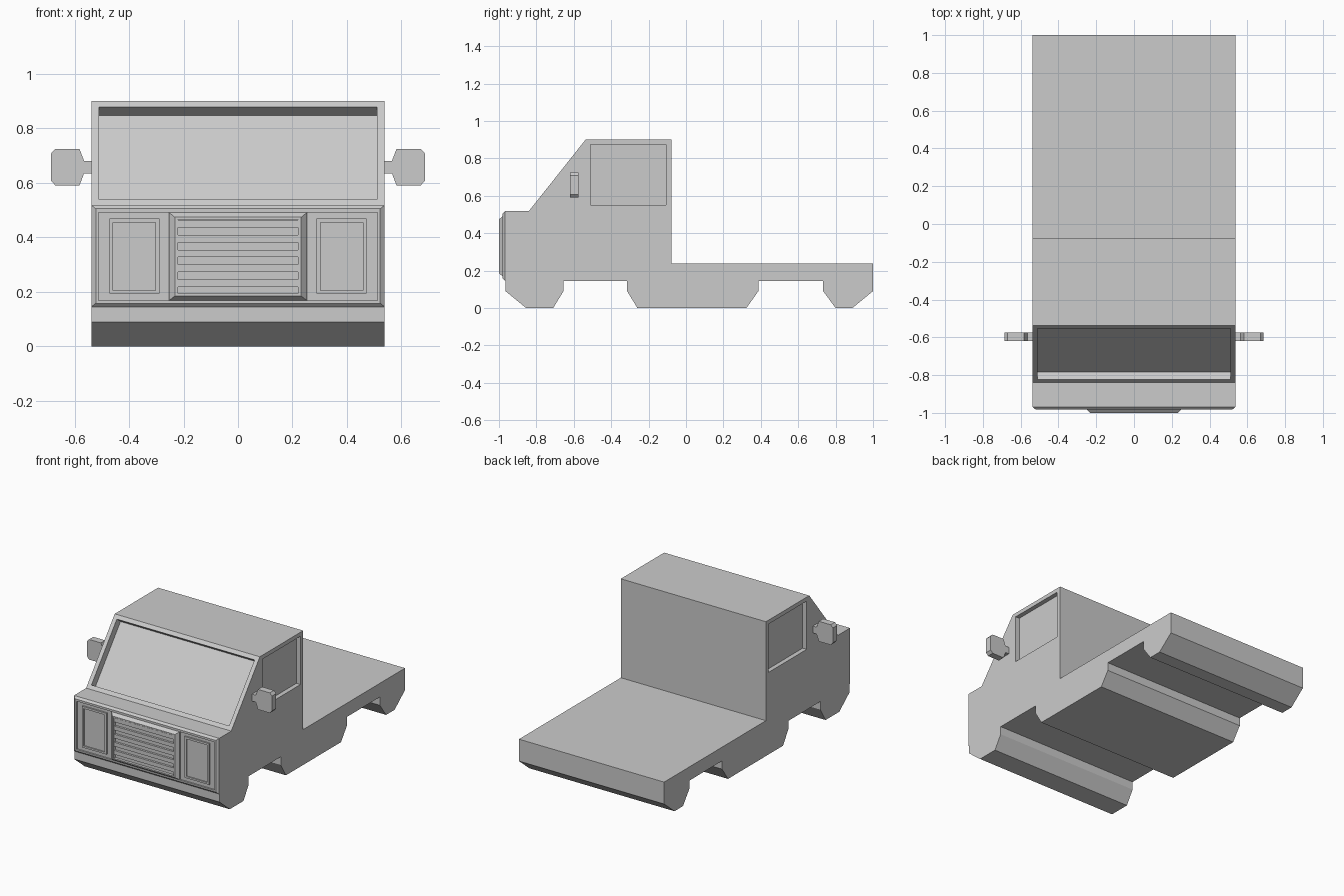
import bpy, bmesh

if "Cube" in bpy.data.objects:
    bpy.data.objects.remove(bpy.data.objects["Cube"])

W = 0.538  # half width of the truck


def finish(name, bm):
    bmesh.ops.recalc_face_normals(bm, faces=bm.faces[:])
    mesh = bpy.data.meshes.new(name)
    bm.to_mesh(mesh)
    bm.free()
    obj = bpy.data.objects.new(name, mesh)
    bpy.context.collection.objects.link(obj)
    return obj


def prism(bm, points, offset):
    """Closed prism from a planar outline moved by offset."""
    face = bm.faces.new([bm.verts.new(p) for p in points])
    new = bmesh.ops.extrude_face_region(bm, geom=[face], use_keep_orig=True)
    verts = [g for g in new["geom"] if isinstance(g, bmesh.types.BMVert)]
    bmesh.ops.translate(bm, verts=verts, vec=offset)


def box(bm, x0, x1, y0, y1, z0, z1):
    prism(bm, [(x0, y0, z0), (x1, y0, z0), (x1, y0, z1), (x0, y0, z1)], (0, y1 - y0, 0))


def stepped_panel(name, rings):
    """Front panel lofted through rectangles (x0, x1, z0, z1, y)."""
    bm = bmesh.new()
    loops = [[bm.verts.new(p) for p in ((a, y, c), (b, y, c), (b, y, d), (a, y, d))]
             for a, b, c, d, y in rings]
    for low, high in zip(loops, loops[1:]):
        for i in range(4):
            j = (i + 1) % 4
            bm.faces.new((low[i], low[j], high[j], high[i]))
    bm.faces.new(loops[0])
    bm.faces.new(loops[-1])
    return finish(name, bm)


# Body: side profile (y, z) with wheel arches, extruded across the width
profile = [(-0.965, 0.518), (-0.84, 0.518), (-0.537, 0.9), (-0.078, 0.9),
           (-0.078, 0.237), (1, 0.237), (1, 0.09), (0.89, 0), (0.8, 0),
           (0.733, 0.09), (0.733, 0.145), (0.387, 0.145), (0.387, 0.09),
           (0.323, 0), (-0.26, 0), (-0.315, 0.09), (-0.315, 0.145),
           (-0.655, 0.145), (-0.655, 0.09), (-0.71, 0), (-0.855, 0), (-0.965, 0.09)]
bm = bmesh.new()
prism(bm, [(-W, y, z) for y, z in profile], (2 * W, 0, 0))
bmesh.ops.recalc_face_normals(bm, faces=bm.faces[:])

# Windscreen: inset and sunk into the sloping face
bm.faces.ensure_lookup_table()
screen = [f for f in bm.faces if f.normal.y < -0.5 and f.normal.z > 0.4]
bmesh.ops.inset_individual(bm, faces=screen, thickness=0.039)
bmesh.ops.inset_individual(bm, faces=screen, thickness=0, depth=-0.05)
body = finish("truck_body", bm)

# Side windows: shallow pockets cut in both doors
bm = bmesh.new()
for s in (-1, 1):
    box(bm, s * (W - 0.03), s * (W + 0.1), -0.51, -0.107, 0.55, 0.873)
cutter = finish("window_cutter", bm)
cutter.hide_render = True
mod = body.modifiers.new("windows", "BOOLEAN")
mod.operation = "DIFFERENCE"
mod.solver = "EXACT"
mod.object = cutter
bpy.context.view_layer.objects.active = body
bpy.ops.object.modifier_apply(modifier=mod.name)
bpy.data.objects.remove(cutter)

# Front surround: bevelled rim with sunken panel
stepped_panel("front_surround", [
    (-W, W, 0.145, 0.518, -0.96), (-W, W, 0.145, 0.518, -0.968),
    (-0.522, 0.522, 0.158, 0.505, -0.981),
    (-0.512, 0.512, 0.168, 0.491, -0.981), (-0.512, 0.512, 0.168, 0.491, -0.97)])

# Grille frame and slats
stepped_panel("grille_frame", [
    (-0.253, 0.253, 0.168, 0.491, -0.962), (-0.253, 0.253, 0.168, 0.491, -0.979),
    (-0.232, 0.232, 0.185, 0.474, -1.0), (-0.221, 0.221, 0.193, 0.466, -1.0),
    (-0.221, 0.221, 0.193, 0.466, -0.982)])
bm = bmesh.new()
for i in range(5):
    z = 0.218 + i * 0.0545
    box(bm, -0.221, 0.221, -0.996, -0.98, z, z + 0.027)
finish("grille_slats", bm)

# Headlights: raised rim around a sunken lens
for side, s in (("left", -1), ("right", 1)):
    stepped_panel("headlight_" + side, [
        (s * 0.289, s * 0.472, 0.193, 0.469, -0.962),
        (s * 0.289, s * 0.472, 0.193, 0.469, -0.98),
        (s * 0.303, s * 0.458, 0.205, 0.455, -0.98),
        (s * 0.303, s * 0.458, 0.205, 0.455, -0.972)])

# Wing mirrors: flat plate with a short arm
outline = [(0.52, 0.635), (0.565, 0.635), (0.582, 0.59), (0.67, 0.59), (0.686, 0.608),
           (0.686, 0.708), (0.67, 0.725), (0.582, 0.725), (0.565, 0.681), (0.52, 0.681)]
for side, s in (("left", -1), ("right", 1)):
    bm = bmesh.new()
    prism(bm, [(s * x, -0.62, z) for x, z in outline], (0, 0.045, 0))
    finish("wing_mirror_" + side, bm)
